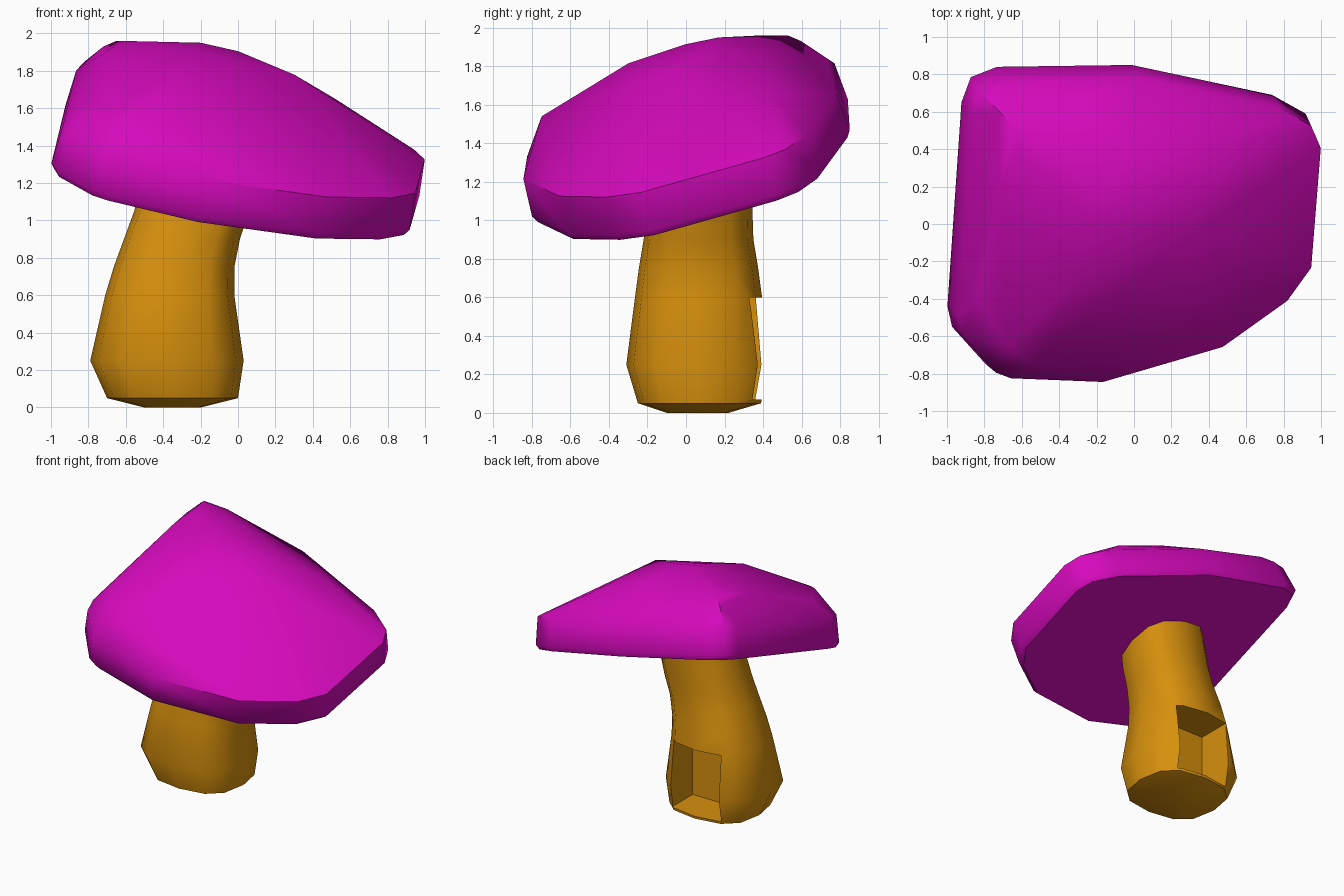
import bpy, bmesh, math
from mathutils import Vector

if "Cube" in bpy.data.objects:
    bpy.data.objects.remove(bpy.data.objects["Cube"])


def finish(bm, name, color, angle):
    bmesh.ops.recalc_face_normals(bm, faces=bm.faces)
    me = bpy.data.meshes.new(name)
    bm.to_mesh(me)
    bm.free()
    ob = bpy.data.objects.new(name, me)
    bpy.context.collection.objects.link(ob)
    mat = bpy.data.materials.new(name + "_color")
    mat.diffuse_color = color
    mat.use_nodes = True
    mat.node_tree.nodes["Principled BSDF"].inputs["Base Color"].default_value = mat.diffuse_color
    me.materials.append(mat)
    shade(ob, angle)
    return ob


def shade(ob, angle):
    bpy.ops.object.select_all(action='DESELECT')
    bpy.context.view_layer.objects.active = ob
    ob.select_set(True)
    bpy.ops.object.shade_smooth_by_angle(angle=math.radians(angle))


# Cap: tilted rim outline plus a few crown points, wrapped in a convex hull
def under(x, y):
    return 1.174 - 0.227 * x + 0.3 * y


N = Vector((0.227, -0.295, 1)).normalized()
OUTLINE = [(-1.005, -.43), (-.98, -.54), (-.8, -.74), (-.72, -.77), (-.22, -.79),
           (.43, -.6), (.78, -.35), (.91, -.17), (.962, .48), (.91, .6),
           (.73, .7), (-.02, .86), (-.74, .85), (-.88, .795), (-.93, .66)]
CROWN = [(-.65, .53, 1.96), (-.62, .38, 1.96), (-.72, .2, 1.89), (-.2, .17, 1.95),
         (0, .14, 1.905), (-.25, 0, 1.915), (.3, -.05, 1.78), (-.3, -.3, 1.815),
         (.03, .38, 1.86), (.52, .45, 1.65), (-.82, .7, 1.85), (-.72, .6, 1.93),
         (-.84, -.4, 1.62), (-.68, -.65, 1.59), (-.55, -.75, 1.54), (.6, -.4, 1.28),
         (.82, 0, 1.34), (.94, .51, 1.38), (-.6, .72, 1.85)]
bm = bmesh.new()
for h, s in ((0, .975), (.035, 1), (.24, .985)):
    for x, y in OUTLINE:
        p = Vector((x * s, y * s, under(x * s, y * s))) + N * h
        bm.verts.new(p)
for p in CROWN:
    bm.verts.new(p)
bmesh.ops.convex_hull(bm, input=bm.verts)
loose = [v for v in bm.verts if not v.link_faces]
bmesh.ops.delete(bm, geom=loose, context='VERTS')
bmesh.ops.dissolve_limit(bm, angle_limit=math.radians(2), verts=bm.verts, edges=bm.edges)
finish(bm, "mushroom_cap", (.68, .003, .51, 1), 45)

# Stem: lofted rounded-square rings (z, x0, x1, y0, y1)
RINGS = [(0, -.5, -.2, -.1, .22), (.05, -.7, 0, -.25, .39), (.25, -.79, .03, -.31, .42),
         (.6, -.71, -.02, -.265, .395), (.75, -.665, -.02, -.245, .375),
         (.9, -.61, .01, -.22, .35), (1.05, -.555, .06, -.205, .345),
         (1.45, -.45, .14, -.15, .35)]
SIDES = 12


def power(v):
    return math.copysign(abs(v) ** .75, v) if abs(v) > 1e-6 else 0


bm = bmesh.new()
loops = []
for z, x0, x1, y0, y1 in RINGS:
    loop = []
    for i in range(SIDES):
        a = 2 * math.pi * i / SIDES
        loop.append(bm.verts.new(((x0 + x1) / 2 + (x1 - x0) / 2 * power(math.cos(a)),
                                  (y0 + y1) / 2 + (y1 - y0) / 2 * power(math.sin(a)), z)))
    loops.append(loop)
for a, b in zip(loops, loops[1:]):
    for i in range(SIDES):
        j = (i + 1) % SIDES
        bm.faces.new((a[i], a[j], b[j], b[i]))
bm.faces.new(loops[0])
bm.faces.new(loops[-1])
stem = finish(bm, "mushroom_stem", (.68, .28, .004, 1), 50)

# Doorway notch cut into the back of the stem
bpy.ops.mesh.primitive_cube_add(size=1, location=(-.345, .4, .335))
cutter = bpy.context.object
cutter.name = "notch_cutter"
cutter.scale = (.44, .61, .53)
cutter.hide_render = True
mod = stem.modifiers.new("notch", 'BOOLEAN')
mod.operation = 'DIFFERENCE'
mod.solver = 'EXACT'
mod.object = cutter
bpy.context.view_layer.update()
bpy.context.view_layer.objects.active = stem
bpy.ops.object.modifier_apply(modifier="notch")
bpy.data.objects.remove(cutter)
shade(stem, 50)
